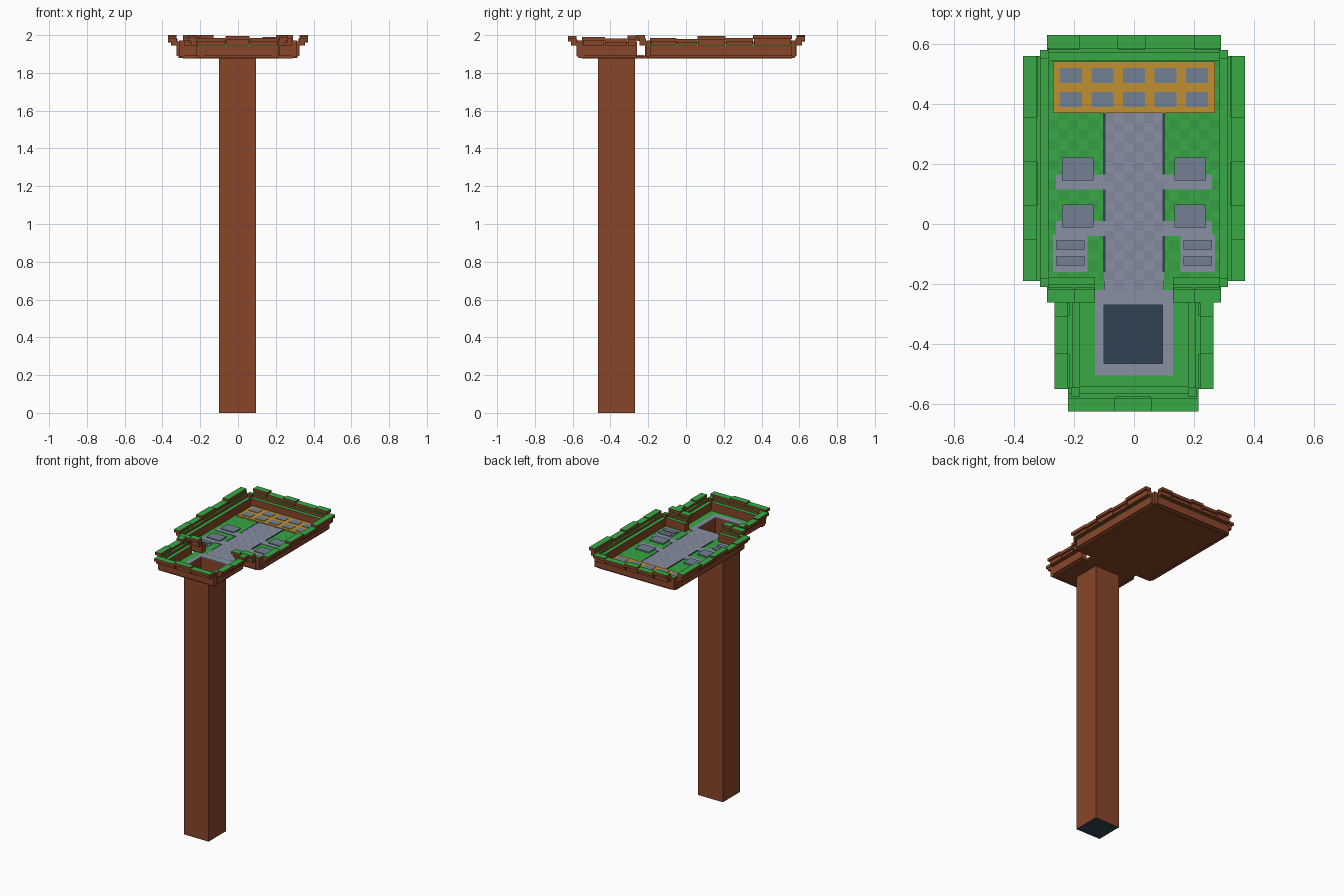
import bpy, bmesh

if "Cube" in bpy.data.objects:
    bpy.data.objects.remove(bpy.data.objects["Cube"])

def mat(name, rgb):
    m = bpy.data.materials.new(name)
    m.diffuse_color = (*rgb, 1)
    m.use_nodes = True
    m.node_tree.nodes["Principled BSDF"].inputs["Base Color"].default_value = m.diffuse_color
    return m

DIRT = mat("dirt", (0.25, 0.06, 0.022))
GRASS = mat("grass", (0.04, 0.40, 0.06))
GRASS2 = mat("grass_dark", (0.035, 0.35, 0.055))
STONE = mat("stone", (0.25, 0.28, 0.36))
STONE2 = mat("stone_dark", (0.22, 0.25, 0.33))
SLATE = mat("slate", (0.17, 0.22, 0.29))
DARK = mat("dark", (0.03, 0.055, 0.085))
GOLD = mat("gold", (0.53, 0.28, 0.03))

def finish(bm, name, mats):
    me = bpy.data.meshes.new(name)
    bm.to_mesh(me)
    bm.free()
    for m in mats:
        me.materials.append(m)
    ob = bpy.data.objects.new(name, me)
    bpy.context.collection.objects.link(ob)
    return ob

def boxes(name, items, side, top=None):
    """items: (x0, x1, y0, y1, z0, z1); the top face may have its own colour"""
    bm = bmesh.new()
    for x0, x1, y0, y1, z0, z1 in items:
        vs = bmesh.ops.create_cube(bm, size=1)["verts"]
        for v in vs:
            v.co = (x1 if v.co.x > 0 else x0, y1 if v.co.y > 0 else y0,
                    z1 if v.co.z > 0 else z0)
    bm.normal_update()
    for f in bm.faces:
        f.material_index = int(f.normal.z > 0.5)
    return finish(bm, name, [side, top or side])

def checker(name, x0, x1, y0, y1, z, n, m, mats):
    bm = bmesh.new()
    dx, dy = (x1 - x0) / n, (y1 - y0) / m
    g = [[bm.verts.new((x0 + i * dx, y0 + j * dy, z)) for j in range(m + 1)] for i in range(n + 1)]
    for i in range(n):
        for j in range(m):
            f = bm.faces.new((g[i][j], g[i+1][j], g[i+1][j+1], g[i][j+1]))
            f.material_index = (i + j) % 2
    return finish(bm, name, mats)

def both(items):
    """mirror boxes across x"""
    return items + [(-b, -a, *r) for a, b, *r in items]

# shaft: open-topped square tube with dark bottom
HX0, HX1, HY0, HY1 = -0.1, 0.095, -0.465, -0.27
bm = bmesh.new()
vs = bmesh.ops.create_cube(bm, size=1)["verts"]
for v in vs:
    v.co = (HX1 if v.co.x > 0 else HX0, HY1 if v.co.y > 0 else HY0, 1.89 if v.co.z > 0 else 0)
bm.normal_update()
bmesh.ops.delete(bm, geom=[f for f in bm.faces if f.normal.z > 0.5], context="FACES_ONLY")
for f in bm.faces:
    f.material_index = int(f.normal.z < -0.5)
finish(bm, "shaft", [DIRT, DARK])

# floor slab, leaving the shaft mouth open
Z0, Z1 = 1.875, 1.89
boxes("floor_slab", [(-0.29, 0.29, -0.2, 0.56, Z0, Z1),
                     (-0.185, 0.185, HY1, -0.2, Z0, Z1),
                     (-0.185, 0.185, -0.55, HY0, Z0, Z1),
                     (-0.185, HX0, HY0, HY1, Z0, Z1),
                     (HX1, 0.185, HY0, HY1, Z0, Z1)], DIRT, GRASS)
checker("lawn", -0.285, 0.285, -0.19, 0.55, 1.891, 17, 22, [GRASS, GRASS2])

# tiered walls: (axis, outward sign, inner edge, breaks along wall, tuft tops)
walls = [("y", 1, 0.545, [-0.29, -0.18, -0.055, 0.04, 0.2, 0.29], [2.0, 1.985, 1.995, 1.985, 1.992]),
         ("y", -1, 0.54, [-0.22, -0.065, 0.06, 0.215], [1.985, 1.995, 1.985])]
for s in (-1, 1):
    walls += [("x", s, 0.285, [-0.19, -0.05, 0.06, 0.21, 0.355, 0.56], [1.985, 1.98, 1.995, 1.985, 2.0]),
              ("x", s, 0.18, [-0.55, -0.43, -0.31, -0.26], [1.99, 1.982, 1.998]),
              ("y", -1, 0.177, sorted([s * 0.13, s * 0.2, s * 0.29]), [1.99, 2.0])]

def place(axis, s, a, b, u0, u1, z0, z1):
    lo, hi = sorted((s * a, s * b))
    return (lo, hi, u0, u1, z0, z1) if axis == "x" else (u0, u1, lo, hi, z0, z1)

lower, lip, stalks, caps = [], [], [], []
for axis, s, e, br, tops in walls:
    u0, u1 = br[0], br[-1]
    lower.append(place(axis, s, e, e + 0.03, u0, u1, 1.88, 1.948))
    lip.append(place(axis, s, e + 0.025, e + 0.04, u0, u1, 1.89, 1.965))
    for a, b, t in zip(br, br[1:], tops):
        stalks.append(place(axis, s, e + 0.035, e + 0.07, a + 0.004, b - 0.004, 1.945, t - 0.018))
        caps.append(place(axis, s, e + 0.04, e + 0.085, a, b, t - 0.02, t))
boxes("lower_wall", lower, DIRT, GRASS)
boxes("wall_lip", lip, DIRT, GRASS)
boxes("tuft_stalks", stalks, DIRT, GRASS)
boxes("tuft_caps", caps, DIRT, GRASS)

# corner posts joining the walls
boxes("corner_posts", both([(0.283, 0.313, 0.55, 0.58, 1.885, 1.972),
                            (0.283, 0.313, -0.21, -0.18, 1.885, 1.972),
                            (0.18, 0.21, -0.575, -0.545, 1.885, 1.972)]), DIRT, GRASS)
# thin grass strip around the outside of the walls
boxes("grass_strip", [(-0.29, 0.29, 0.58, 0.588, 1.943, 1.953),
                      (-0.215, 0.215, -0.583, -0.575, 1.943, 1.953)]
      + both([(0.32, 0.328, -0.19, 0.56, 1.943, 1.953)]), GRASS)

# stone paths
P = (1.888, 1.894)
checker("main_path", -0.1, 0.1, -0.22, 0.37, 1.895, 6, 18, [STONE, STONE2])
boxes("stone_paths", both([(0.1, 0.26, 0.115, 0.165, *P), (0.1, 0.26, -0.04, 0.01, *P),
                           (0.155, 0.27, -0.16, -0.035, *P)])
      + [(-0.13, 0.13, HY1, -0.22, *P), (-0.13, 0.13, -0.505, HY0, *P),
         (-0.13, HX0, HY0, HY1, *P), (HX1, 0.13, HY0, HY1, *P)], STONE)
# dark kerbs
boxes("kerbs", both([(0.095, 0.101, a, b, 1.888, 1.896)
                     for a, b in [(-0.16, -0.04), (0.01, 0.115), (0.165, 0.37)]]), DARK)

# slate pads and benches
S = (1.888, 1.9)
boxes("slate_pads", both([(0.135, 0.24, y, y + 0.077, *S) for y in (0.145, -0.012)]
                         + [(0.165, 0.26, y, y + 0.03, *S) for y in (-0.085, -0.138)]), SLATE)
# golden platform with its grid of slate tiles
boxes("gold_platform", [(-0.27, 0.27, 0.37, 0.542, 1.888, 1.9)], GOLD)
boxes("platform_tiles", [(x * 0.105 - 0.037, x * 0.105 + 0.037, y, y + 0.05, 1.895, 1.903)
                         for x in range(-2, 3) for y in (0.39, 0.47)], SLATE)
